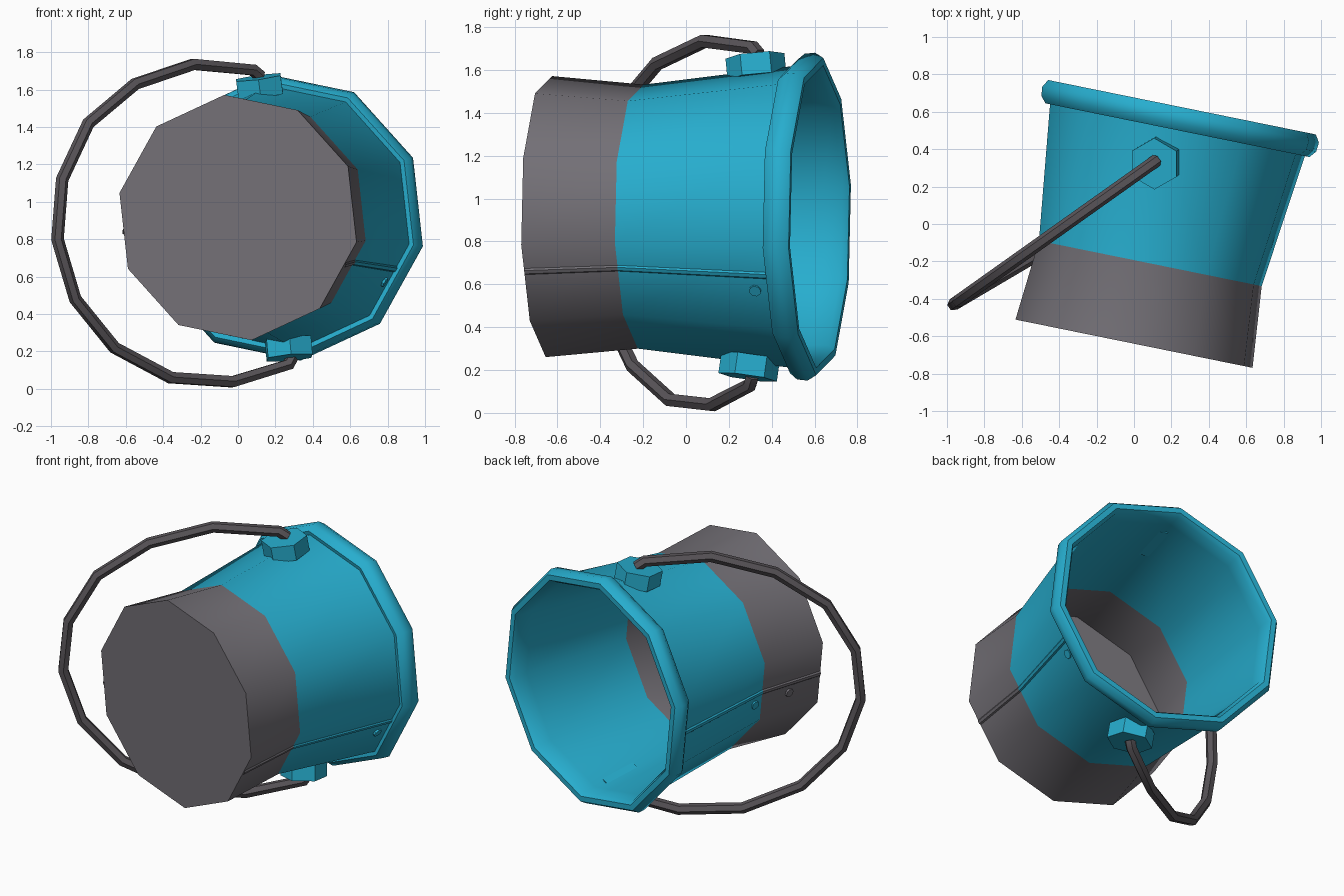
import bpy, bmesh, math
from mathutils import Vector

if "Cube" in bpy.data.objects:
    bpy.data.objects.remove(bpy.data.objects["Cube"])

TILT = math.radians(11.5)
U = Vector((math.cos(TILT), -math.sin(TILT), 0))   # across the bucket
A = Vector((math.sin(TILT), math.cos(TILT), 0))    # bottom to opening
Z = Vector((0, 0, 1))
BASE = Vector((0, -0.64, 0.916))
SIDES, FIRST = 10, 96.5
PROFILE_OUT = [(0, 0), (0.66, 0), (0.62, 0.438), (0.71, 1.17)]
WAIST = 0.438


def material(name, rgb):
    m = bpy.data.materials.new(name)
    m.diffuse_color = (*rgb, 1)
    m.use_nodes = True
    m.node_tree.nodes["Principled BSDF"].inputs["Base Color"].default_value = m.diffuse_color
    return m


BLUE = material("blue", (0.02, 0.42, 0.62))
GREY = material("grey", (0.17, 0.16, 0.18))
DARK = material("dark_grey", (0.1, 0.09, 0.1))


def radial(deg):
    a = math.radians(deg)
    return U * math.cos(a) + Z * math.sin(a)


def at(r, deg, s):
    return BASE + A * s + radial(deg) * r


def wall(deg, s):
    """Radius of the ten-sided outer wall at an angle and height."""
    if s <= WAIST:
        r = 0.66 - 0.04 * s / WAIST
    else:
        r = 0.62 + 0.09 * (s - WAIST) / (1.17 - WAIST)
    off = (deg - FIRST) % 36 - 18
    return r * math.cos(math.radians(18)) / math.cos(math.radians(off))


def finish(bm, name, mats, angle=42):
    bmesh.ops.remove_doubles(bm, verts=bm.verts, dist=1e-5)
    bmesh.ops.recalc_face_normals(bm, faces=bm.faces)
    me = bpy.data.meshes.new(name)
    bm.to_mesh(me)
    bm.free()
    for m in mats:
        me.materials.append(m)
    ob = bpy.data.objects.new(name, me)
    bpy.context.collection.objects.link(ob)
    smooth(ob, angle)
    return ob


def smooth(ob, angle):
    bpy.ops.object.select_all(action='DESELECT')
    ob.select_set(True)
    bpy.context.view_layer.objects.active = ob
    bpy.ops.object.shade_smooth_by_angle(angle=math.radians(angle))


def cylinder(name, centre, axis, rad, depth, sides, mat):
    bm = bmesh.new()
    bmesh.ops.create_cone(bm, cap_ends=True, segments=sides,
                          radius1=rad, radius2=rad, depth=depth)
    q = Z.rotation_difference(axis.normalized())
    for v in bm.verts:
        v.co = centre + q @ v.co
    return finish(bm, name, [mat], 30)


# Bucket body: ten-sided shell with a rolled lip, grey below the waist
profile = PROFILE_OUT + [
    (0.735, 1.165), (0.765, 1.20), (0.77, 1.25), (0.745, 1.29), (0.71, 1.29),
    (0.69, 1.26), (0.688, 1.17), (0.60, WAIST), (0.64, 0.02), (0, 0.02)]
bm = bmesh.new()
rings = [[bm.verts.new(at(r, FIRST + 360 / SIDES * i, s)) for i in range(SIDES)]
         for r, s in profile]
for k in range(len(rings) - 1):
    grey = max(profile[k][1], profile[k + 1][1]) <= WAIST
    for i in range(SIDES):
        j = (i + 1) % SIDES
        f = bm.faces.new((rings[k][i], rings[k][j], rings[k + 1][j], rings[k + 1][i]))
        f.material_index = 1 if grey else 0
finish(bm, "bucket_body", [BLUE, GREY])

# Sheet seams running up the wall
for name, deg in (("right_seam", -24), ("left_seam", 187)):
    bm = bmesh.new()
    rows = [[bm.verts.new(at(wall(deg + d, s) + h, deg + d, s))
             for d, h in ((-1.5, 0), (-0.8, 0.008), (0.8, 0.008), (1.5, 0))]
            for s in (0.002, WAIST, 1.17)]
    for k in range(2):
        for i in range(3):
            f = bm.faces.new((rows[k][i], rows[k][i + 1], rows[k + 1][i + 1], rows[k + 1][i]))
            f.material_index = 1 - k
    finish(bm, name, [BLUE, GREY])

# Rivets beside the seams
for deg, s, mat in ((193, 0.23, GREY), (193, 0.5, BLUE), (-31, 1.1, BLUE)):
    cylinder("rivet", at(wall(deg, s), deg, s), radial(deg), 0.028, 0.02, 8, mat)

# Handle ears on opposite sides
for name, deg in (("top_ear", FIRST), ("bottom_ear", FIRST + 180)):
    axis = radial(deg) - A * 0.12
    cylinder(name, at(0.705, deg, 0.97), axis, 0.138, 0.1, 6, BLUE)

# Swung-down wire handle
front_path = [(0.12, 1.67), (0.08, 1.705), (-0.24, 1.735), (-0.55, 1.63), (-0.80, 1.42),
              (-0.94, 1.12), (-0.965, 0.80), (-0.87, 0.48), (-0.66, 0.22),
              (-0.36, 0.06), (-0.03, 0.038), (0.27, 0.13), (0.29, 0.17)]
cu = bpy.data.curves.new("handle", 'CURVE')
cu.dimensions = '3D'
cu.bevel_depth = 0.034
cu.bevel_resolution = 1
cu.use_fill_caps = True
sp = cu.splines.new('POLY')
sp.points.add(len(front_path) - 1)
for p, (x, z) in zip(sp.points, front_path):
    start = (0.12, 0.34) if z > 0.8 else (0.29, 0.31)
    t = (start[0] - x) / (start[0] + 0.965)
    p.co = (x, start[1] + (-0.43 - start[1]) * t, z, 1)
handle = bpy.data.objects.new("handle", cu)
bpy.context.collection.objects.link(handle)
handle.select_set(True)
bpy.context.view_layer.objects.active = handle
bpy.ops.object.select_all(action='DESELECT')
handle.select_set(True)
bpy.ops.object.convert(target='MESH')
handle = bpy.context.view_layer.objects.active
handle.data.materials.clear()
handle.data.materials.append(DARK)
smooth(handle, 50)
